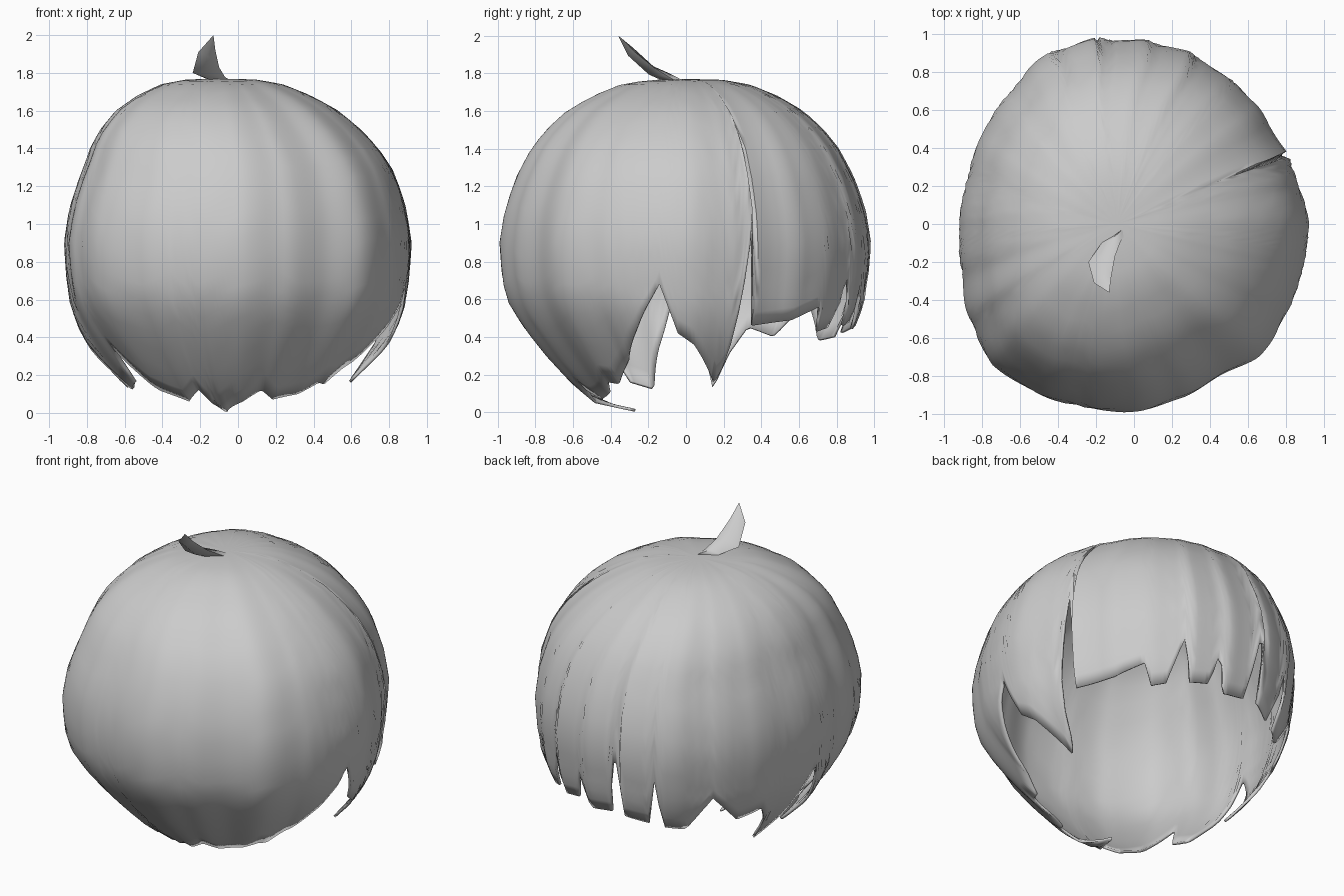
import bpy, bmesh, math
from mathutils import Vector

cube = bpy.data.objects.get("Cube")
if cube:
    bpy.data.objects.remove(cube, do_unlink=True)

grey = bpy.data.materials.new("hair_grey")
grey.use_nodes = True
COLOR = (0.6, 0.6, 0.6, 1)
grey.diffuse_color = COLOR
grey.node_tree.nodes["Principled BSDF"].inputs["Base Color"].default_value = COLOR

# Outline radius every 15 degrees, counter-clockwise from +x
OUTLINE = [.92, .89, .87, .9, .92, .94, .96, .99, .99, .95, .93, .91,
           .92, .94, 1.0, 1.05, 1.03, 1.0, .99, .95, .92, .96, .93, .92]
# Vertical profile: height, fraction of outline radius
PROFILE = [(1.77, 0), (1.765, .2), (1.74, .35), (1.68, .5), (1.6, .64), (1.5, .75),
           (1.4, .83), (1.25, .91), (1.08, .97), (.9, 1), (.7, .985), (.58, .95),
           (.45, .87), (.3, .75), (.15, .61), (.05, .49), (0, .26)]
# Jagged hem: azimuth, height of the edge
HEM = [(-9, .68), (-3, .42), (3, .36), (14, .15), (17, .25), (21, .7), (24, 1.08),
       (25, .46), (42, .49), (54, .56), (57, .43), (63, .45), (69, .72), (72, .46),
       (80, .48), (83, .68), (86, .44), (96, .46), (100, .95), (102, .46), (111, .42),
       (114, .75), (117, .40), (125, .38), (135, .6), (146, .4), (157, .45), (162, .32),
       (166, .12), (171, .25), (177, .45), (184, .62), (188, .42), (197, .12), (209, .16),
       (212, .35), (217, .25), (226, .12), (240, .06), (249, .12), (257, 0), (273, .06),
       (283, .12), (292, .07), (308, .1), (316, .16), (322, .15), (333, .27), (341, .43),
       (351, .68)]
# Azimuths where one lock overlaps the next
LOCKS = [24, 72, 86, 101, 115]


def lerp_table(table, x):
    for (a, u), (b, v) in zip(table, table[1:]):
        if a <= x <= b:
            return u + (v - u) * (x - a) / (b - a)
    return table[-1][1]


def outline(angle):
    i, f = divmod((angle % 360) / 15, 1)
    i = int(i)
    f = f * f * (3 - 2 * f)
    return OUTLINE[i] * (1 - f) + OUTLINE[(i + 1) % 24] * f


def profile(s):
    i = min(int(s), len(PROFILE) - 2)
    (z0, r0), (z1, r1) = PROFILE[i], PROFILE[i + 1]
    return z0 + (z1 - z0) * (s - i), r0 + (r1 - r0) * (s - i)


def hem_position(z):
    for i, ((z0, _), (z1, _)) in enumerate(zip(PROFILE, PROFILE[1:])):
        if z1 <= z <= z0:
            return i + (z0 - z) / (z0 - z1)


def lock_lift(angle):
    # Each lock rises quickly at its edge and fades into the next
    lift = 0
    for a in LOCKS:
        d = (angle - a + 4) % 360
        if d < 16:
            lift += .018 * min(d / 4, (16 - d) / 12)
    return lift


def flare(angle, z):
    # Side and back locks hang straighter than the front fringe
    weight = min(1, max(0, (math.sin(math.radians(angle)) + .5) / .3))
    return .065 * weight * min(1, max(0, (.65 - z) / .3))


def finish(name, bm, angle):
    bmesh.ops.recalc_face_normals(bm, faces=bm.faces)
    mesh = bpy.data.meshes.new(name)
    bm.to_mesh(mesh)
    bm.free()
    mesh.materials.append(grey)
    ob = bpy.data.objects.new(name, mesh)
    bpy.context.collection.objects.link(ob)
    bpy.ops.object.select_all(action='DESELECT')
    ob.select_set(True)
    bpy.context.view_layer.objects.active = ob
    bpy.ops.object.shade_smooth_by_angle(angle=math.radians(angle))
    return ob


# Hair cap: columns run from the crown down to the jagged hem
STEP, ROWS = 1.5, 22
angles = [-9 + STEP * i for i in range(int(360 / STEP))]
bm = bmesh.new()
crown = bm.verts.new((-.09, 0, PROFILE[0][0]))
columns = []
for a in angles:
    end = hem_position(lerp_table(HEM, a))
    column = []
    for k in range(1, ROWS + 1):
        s = end * k / ROWS
        z, r = profile(s)
        radius = r * (outline(a) + lock_lift(a) * min(1, s / 8)) + flare(a, z)
        lean = -.09 * max(0, (z - 1.3) / .47)
        t = math.radians(a)
        column.append(bm.verts.new((lean + radius * math.cos(t), radius * math.sin(t), z)))
    columns.append(column)
for c, d in zip(columns, columns[1:] + columns[:1]):
    bm.faces.new((crown, c[0], d[0]))
    for k in range(ROWS - 1):
        bm.faces.new((c[k], c[k + 1], d[k + 1], d[k]))
cap = finish("hair_cap", bm, 50)
shell = cap.modifiers.new("thickness", 'SOLIDIFY')
shell.thickness = .015
shell.offset = -1

# Curved tuft on the crown: left edge, right edge, ending in a point
LEFT = [(-.1, -.05, 1.75), (-.17, -.1, 1.77), (-.24, -.2, 1.8), (-.21, -.31, 1.91)]
RIGHT = [(-.03, -.04, 1.75), (-.07, -.09, 1.78), (-.1, -.17, 1.83), (-.12, -.28, 1.92)]
bm = bmesh.new()
rings = []
for l, r in zip(LEFT, RIGHT):
    l, r = Vector(l), Vector(r)
    mid, bulge = (l + r) / 2, Vector((0, .012, .022))
    rings.append([bm.verts.new(p) for p in (l, mid + bulge, r, mid - bulge)])
tip = bm.verts.new((-.13, -.36, 2.0))
for p, q in zip(rings, rings[1:]):
    for i in range(4):
        j = (i + 1) % 4
        bm.faces.new((p[i], p[j], q[j], q[i]))
for i in range(4):
    bm.faces.new((rings[-1][i], rings[-1][(i + 1) % 4], tip))
bm.faces.new(rings[0])
finish("crown_tuft", bm, 60)
